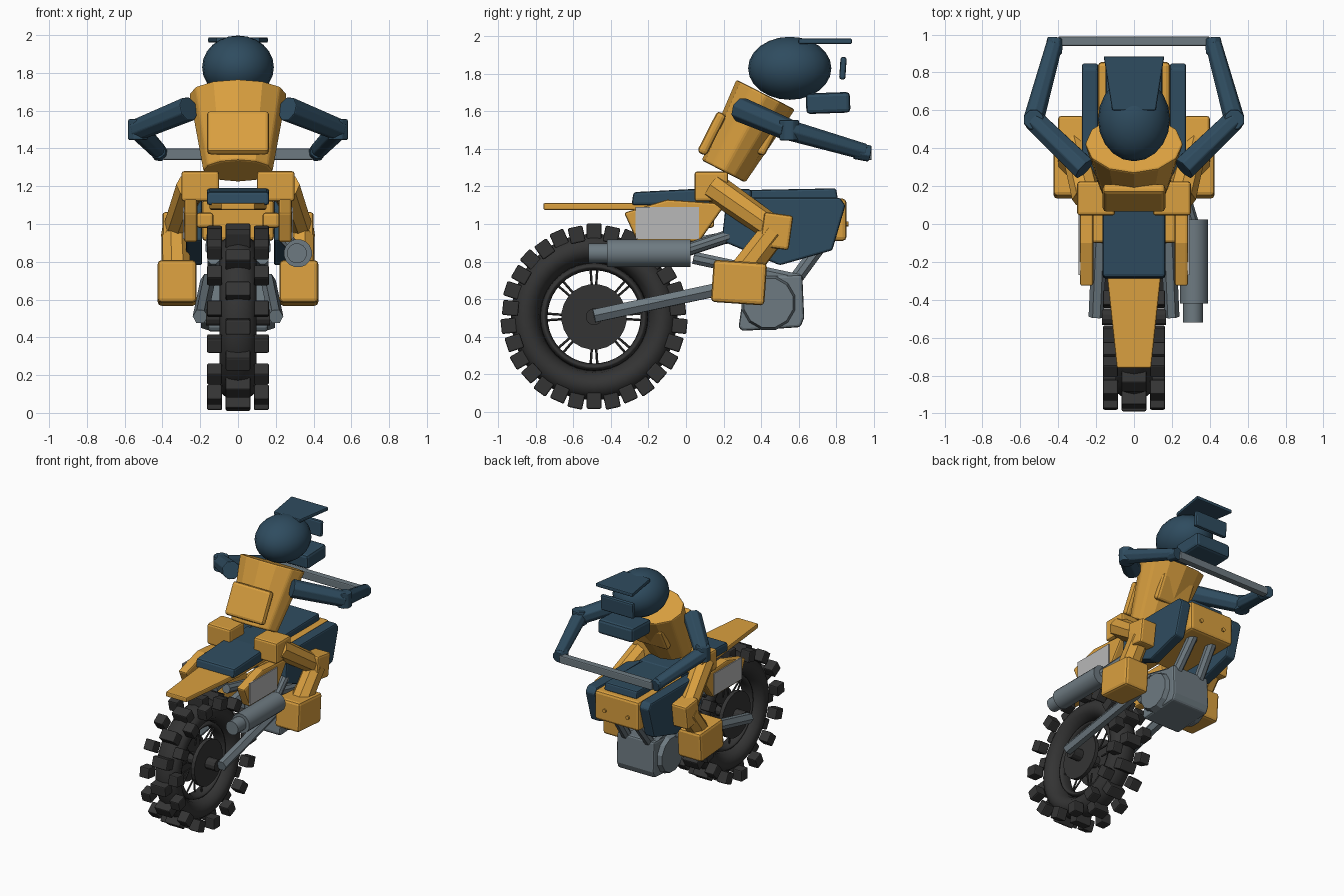
import bpy, bmesh, math
from mathutils import Vector, Matrix

if "Cube" in bpy.data.objects:
    bpy.data.objects.remove(bpy.data.objects["Cube"])


def material(name, rgb):
    m = bpy.data.materials.new(name)
    m.diffuse_color = (*rgb, 1)
    m.use_nodes = True
    m.node_tree.nodes["Principled BSDF"].inputs["Base Color"].default_value = m.diffuse_color
    return m


YELLOW = material("amber yellow", (0.70, 0.35, 0.05))
NAVY = material("dark blue", (0.028, 0.072, 0.115))
GREY = material("steel grey", (0.155, 0.195, 0.22))
BLACK = material("rubber black", (0.034, 0.034, 0.034))
PLATE = material("pale grey", (0.48, 0.48, 0.48))


def finish(name, bm, mat, bevel=0, smooth=False):
    bmesh.ops.recalc_face_normals(bm, faces=bm.faces)
    me = bpy.data.meshes.new(name)
    bm.to_mesh(me)
    bm.free()
    me.materials.append(mat)
    ob = bpy.data.objects.new(name, me)
    bpy.context.collection.objects.link(ob)
    if bevel:
        mod = ob.modifiers.new("bevel", 'BEVEL')
        mod.width, mod.segments = bevel, 2
        mod.limit_method = 'ANGLE'
    if smooth:
        bpy.ops.object.select_all(action='DESELECT')
        bpy.context.view_layer.objects.active = ob
        ob.select_set(True)
        bpy.ops.object.shade_smooth_by_angle(angle=math.radians(35))
    return ob


def box(name, x, y, z, mat, bevel=0.015, tilt=0):
    """Box from (min, max) ranges, optionally tilted about x."""
    bm = bmesh.new()
    c = Vector([sum(r) / 2 for r in (x, y, z)])
    s = [abs(r[1] - r[0]) for r in (x, y, z)]
    m = Matrix.Translation(c) @ Matrix.Rotation(math.radians(tilt), 4, 'X') @ Matrix.Diagonal((*s, 1))
    bmesh.ops.create_cube(bm, size=1, matrix=m)
    return finish(name, bm, mat, bevel)


def prism(name, profile, x0, x1, mat, bevel=0.012):
    """Side profile of (y, z) points, extruded along x."""
    bm = bmesh.new()
    f = bm.faces.new([bm.verts.new((x0, y, z)) for y, z in profile])
    new = bmesh.ops.extrude_face_region(bm, geom=[f])["geom"]
    bmesh.ops.translate(bm, vec=(x1 - x0, 0, 0), verts=[v for v in new if isinstance(v, bmesh.types.BMVert)])
    return finish(name, bm, mat, bevel)


def outline(name, points, z0, z1, mat, bevel=0.008):
    """Top outline of (x, y) points, extruded along z."""
    bm = bmesh.new()
    f = bm.faces.new([bm.verts.new((x, y, z0)) for x, y in points])
    new = bmesh.ops.extrude_face_region(bm, geom=[f])["geom"]
    bmesh.ops.translate(bm, vec=(0, 0, z1 - z0), verts=[v for v in new if isinstance(v, bmesh.types.BMVert)])
    return finish(name, bm, mat, bevel)


def tube(name, p, q, r, mat, sides=8, r2=None, bevel=0, smooth=False):
    p, q = Vector(p), Vector(q)
    d = q - p
    bm = bmesh.new()
    m = Matrix.Translation((p + q) / 2) @ Vector((0, 0, 1)).rotation_difference(d).to_matrix().to_4x4() \
        @ Matrix.Rotation(math.pi / sides, 4, 'Z')
    bmesh.ops.create_cone(bm, cap_ends=True, segments=sides, radius1=r,
                          radius2=r if r2 is None else r2, depth=d.length, matrix=m)
    return finish(name, bm, mat, bevel, smooth)


# Rear wheel: tyre, rim, hub, spokes, tread knobs
WY, WZ = -0.49, 0.505


def ring(name, major, minor, width):
    bpy.ops.mesh.primitive_torus_add(major_radius=major, minor_radius=minor, major_segments=40,
                                     minor_segments=12, location=(0, WY, WZ), rotation=(0, math.pi / 2, 0))
    ob = bpy.context.object
    ob.name = name
    ob.scale = (1, 1, width)
    ob.data.materials.append(BLACK)
    bpy.ops.object.shade_smooth_by_angle(angle=math.radians(40))


ring("tyre", 0.366, 0.078, 1.25)
ring("rim", 0.268, 0.02, 2.4)
tube("wheel_hub", (-0.17, WY, WZ), (0.17, WY, WZ), 0.045, BLACK, 12)
for s in (-1, 1):
    tube("hub_disc", (s * 0.06, WY, WZ), (s * 0.09, WY, WZ), 0.175, BLACK, 24)
for i in range(8):
    for off in (-0.07, 0.07):
        a = i * math.pi / 4 + off
        x = 0.03 if off > 0 else -0.03
        tube("spoke", (x, WY + 0.1 * math.cos(a), WZ + 0.1 * math.sin(a)),
             (x * 0.5, WY + 0.27 * math.cos(a), WZ + 0.27 * math.sin(a)), 0.007, BLACK, 5)

bm = bmesh.new()
N = 15
for i in range(N):
    for x, sx, half, r in ((-0.124, 0.08, 0.5, 0.447), (0, 0.13, 0, 0.455), (0.124, 0.08, 0.5, 0.447)):
        m = Matrix.Translation((0, WY, WZ)) @ Matrix.Rotation((i + half) * math.tau / N, 4, 'X') \
            @ Matrix.Translation((x, 0, r)) @ Matrix.Diagonal((sx, 0.08, 0.086, 1))
        bmesh.ops.create_cube(bm, size=1, matrix=m)
finish("tread_knobs", bm, BLACK, 0.008)

# Engine
prism("engine_block", [(0.28, 0.45), (0.3, 0.43), (0.61, 0.45), (0.63, 0.5), (0.62, 0.73), (0.32, 0.72)],
      -0.16, 0.16, GREY, 0.025)
for s in (-1, 1):
    tube("engine_cover", (s * 0.15, 0.44, 0.58), (s * 0.195, 0.44, 0.58), 0.15, GREY, 12, r2=0.135)
    # Swingarm and frame tubes
    tube("swingarm", (s * 0.2, -0.49, 0.51), (s * 0.16, 0.4, 0.70), 0.04, GREY, 6)
    tube("lower_frame_tube", (s * 0.13, 0.04, 0.82), (s * 0.12, 0.6, 0.70), 0.035, GREY, 8)
    tube("down_tube", (s * 0.1, 0.58, 0.70), (s * 0.08, 0.8, 1.0), 0.038, GREY, 8)
    tube("upper_frame_tube", (s * 0.14, -0.1, 0.87), (s * 0.13, 0.4, 0.96), 0.035, GREY, 8)

# Exhaust
tube("muffler", (0.317, -0.42, 0.845), (0.317, 0.025, 0.845), 0.075, GREY, 16, smooth=True)
tube("muffler_tip", (0.312, -0.52, 0.845), (0.312, -0.41, 0.845), 0.053, GREY, 14, smooth=True)
tube("exhaust_pipe", (0.31, 0.0, 0.86), (0.22, 0.3, 0.96), 0.035, GREY, 10)

# Bodywork
outline("rear_fender", [(-0.09, -0.76), (0.09, -0.76), (0.15, -0.2), (0.15, 0.15), (-0.15, 0.15), (-0.15, -0.2)],
        1.075, 1.112, YELLOW)
prism("seat", [(-0.29, 1.10), (-0.28, 1.17), (0.1, 1.19), (0.35, 1.185), (0.35, 1.1)], -0.165, 0.165, NAVY, 0.015)
prism("tank_pad", [(0.26, 1.13), (0.27, 1.18), (0.8, 1.19), (0.81, 1.13)], -0.14, 0.14, NAVY)
box("front_body", (-0.19, 0.19), (0.3, 0.855), (0.91, 1.135), YELLOW, 0.02)
for s in (-1, 1):
    prism("side_panel", [(-0.33, 1.06), (-0.26, 0.905), (0.07, 0.905), (0.2, 1.09), (0.18, 1.11), (-0.1, 1.13)],
          s * 0.215, s * 0.285, YELLOW)
    box("side_plate", (s * 0.283, s * 0.292), (-0.27, 0.07), (0.92, 1.09), PLATE, 0)
    box("panel_bracket", (s * 0.13, s * 0.22), (-0.1, 0.15), (0.98, 1.06), YELLOW)
    prism("radiator_shroud", [(0.19, 0.91), (0.5, 0.78), (0.78, 0.86), (0.85, 1.10), (0.82, 1.14), (0.27, 1.14),
                              (0.21, 1.08)], s * 0.19, s * 0.275, NAVY)
    tube("front_bolt", (s * 0.1, 0.85, 1.0), (s * 0.1, 0.866, 1.0), 0.015, YELLOW, 8)

# Rider torso: tapered oval lofted along the leaning spine
bm = bmesh.new()
rings = []
lean = Matrix.Rotation(math.radians(-27), 3, 'X')
for cy, cz, rx, ry in ((0.2, 1.28, 0.185, 0.13), (0.425, 1.69, 0.26, 0.175)):
    rings.append([bm.verts.new(Vector((0, cy, cz)) + lean @ Vector((rx * math.cos(a), ry * math.sin(a), 0)))
                  for a in [k * math.tau / 12 for k in range(12)]])
lo, hi = rings
for k in range(12):
    bm.faces.new((lo[k], lo[k - 1], hi[k - 1], hi[k]))
bm.faces.new(lo)
bm.faces.new(hi)
finish("torso", bm, YELLOW, 0.012)
box("back_pad", (-0.165, 0.165), (0.11, 0.165), (1.36, 1.605), YELLOW, 0.02, -27)
box("chest_pad", (-0.14, 0.14), (0.41, 0.465), (1.36, 1.56), YELLOW, 0.02, -27)

# Rider helmet
bm = bmesh.new()
bmesh.ops.create_uvsphere(bm, u_segments=20, v_segments=12, radius=1,
                          matrix=Matrix.Translation((0, 0.553, 1.83)) @ Matrix.Diagonal((0.19, 0.222, 0.168, 1)))
finish("helmet", bm, NAVY, 0, True)
visor = outline("helmet_visor", [(-0.115, 0.6), (0.115, 0.6), (0.16, 0.885), (-0.16, 0.885)], 1.96, 1.988, NAVY)
box("goggles", (-0.14, 0.14), (0.82, 0.853), (1.77, 1.89), NAVY, 0.012, -4)
box("chin_guard", (-0.15, 0.15), (0.64, 0.875), (1.59, 1.7), NAVY, 0.02, 2)

# Handlebar
box("handlebar", (-0.4, 0.4), (0.94, 0.99), (1.34, 1.4), GREY, 0.008)

# Rider arms and legs, both sides
for s in (-1, 1):
    shoulder, elbow, hand = (s * 0.26, 0.29, 1.61), (s * 0.53, 0.55, 1.5), (s * 0.42, 0.95, 1.385)
    tube("upper_arm", shoulder, elbow, 0.068, NAVY, 8, r2=0.06, bevel=0.006)
    tube("elbow_pad", (s * 0.53, 0.55, 1.445), (s * 0.53, 0.55, 1.555), 0.056, NAVY, 8, bevel=0.008)
    tube("forearm", elbow, hand, 0.056, NAVY, 8, r2=0.045, bevel=0.006)
    tube("glove", (s * 0.425, 0.9, 1.39), (s * 0.415, 0.98, 1.375), 0.046, NAVY, 8, bevel=0.006)
    box("hip", (s * 0.1, s * 0.3), (0.045, 0.225), (1.12, 1.28), YELLOW)
    tube("thigh", (s * 0.25, 0.14, 1.2), (s * 0.33, 0.47, 0.97), 0.078, YELLOW, 8, r2=0.07)
    box("knee_pad", (s * 0.265, s * 0.4), (0.405, 0.56), (0.87, 1.055), YELLOW, 0.015, -8)
    tube("shin", (s * 0.335, 0.47, 0.96), (s * 0.325, 0.27, 0.7), 0.075, YELLOW, 8, r2=0.08)
    box("boot", (s * 0.22, s * 0.425), (0.14, 0.425), (0.575, 0.8), YELLOW, 0.02, -4)
